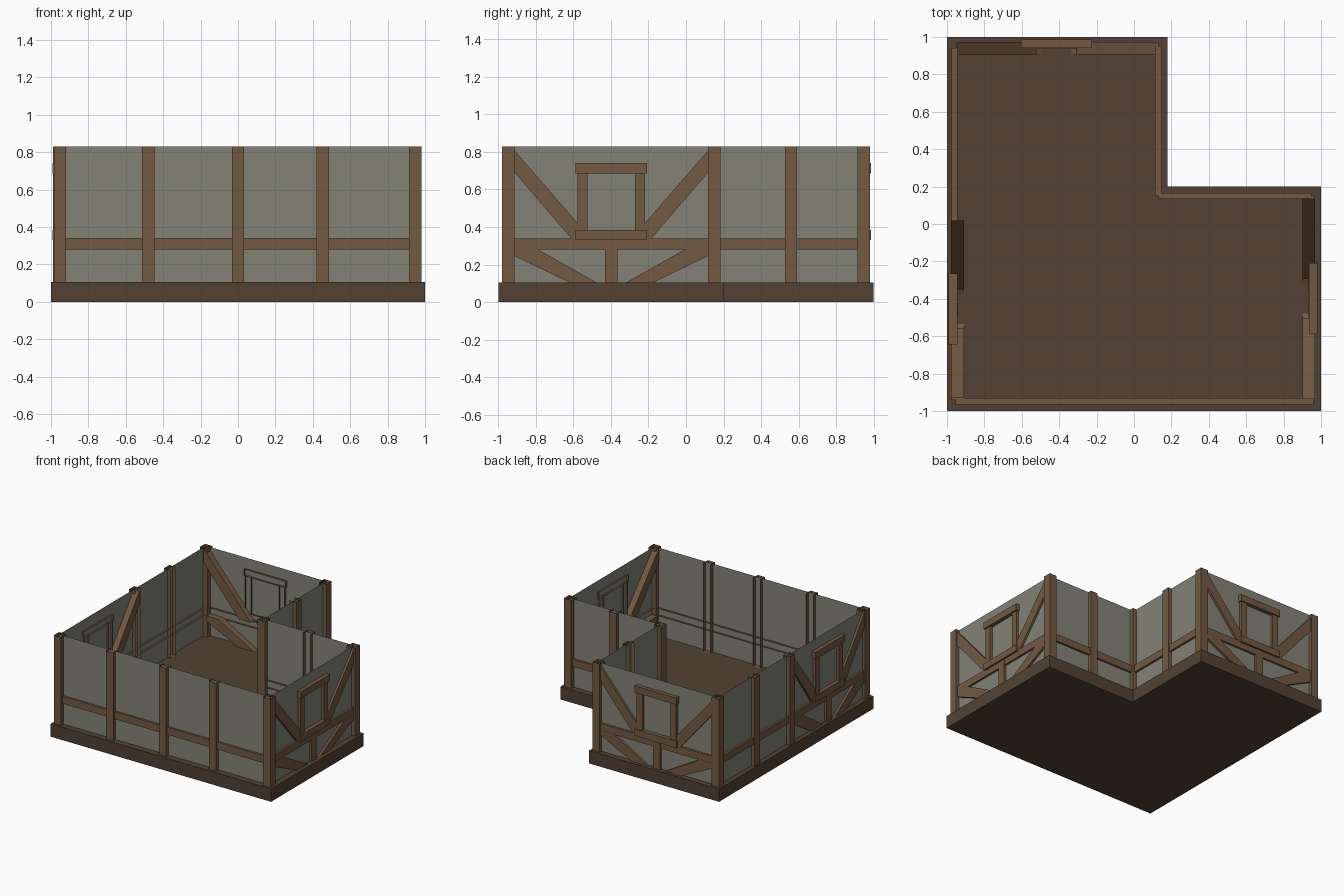
import bpy, bmesh
from mathutils import Vector

if "Cube" in bpy.data.objects:
    bpy.data.objects.remove(bpy.data.objects["Cube"])

BASE_H, TOP = 0.105, 0.83


def material(name, rgb):
    m = bpy.data.materials.new(name)
    m.diffuse_color = (*rgb, 1)
    m.use_nodes = True
    m.node_tree.nodes["Principled BSDF"].inputs["Base Color"].default_value = m.diffuse_color
    return m


TIMBER = material("timber", (0.17, 0.10, 0.055))
DARK = material("dark_wood", (0.085, 0.053, 0.033))
PLASTER = material("plaster", (0.23, 0.225, 0.185))


def finish(name, bm, mat):
    me = bpy.data.meshes.new(name)
    bm.to_mesh(me)
    bm.free()
    me.materials.append(mat)
    ob = bpy.data.objects.new(name, me)
    bpy.context.collection.objects.link(ob)
    return ob


def prism(name, ring, offset, mat, open_dirs=()):
    """Extrude a flat ring by offset; drop faces that look along open_dirs."""
    bm = bmesh.new()
    f = bm.faces.new([bm.verts.new(p) for p in ring])
    ext = bmesh.ops.extrude_face_region(bm, geom=[f], use_keep_orig=True)
    bmesh.ops.translate(bm, vec=offset,
                        verts=[v for v in ext["geom"] if isinstance(v, bmesh.types.BMVert)])
    bmesh.ops.recalc_face_normals(bm, faces=bm.faces)
    bm.normal_update()
    gone = [f for f in bm.faces if any(f.normal.dot(d) > 0.99 for d in open_dirs)]
    bmesh.ops.delete(bm, geom=gone, context="FACES")
    return finish(name, bm, mat)


class Wall:
    """Wall-local drawing: s along the wall, z up, d outward from the sheet."""

    def __init__(self, name, normal, dist):
        self.name, self.n = name, Vector(normal)
        self.along = Vector((abs(normal[1]), abs(normal[0]), 0))
        self.dist = dist

    def shape(self, part, pts, d0, d1, open_dirs=()):
        o = self.n * 0
        axis = Vector((abs(self.n.x), abs(self.n.y), 0)) * self.dist
        ring = [o + axis + self.n * d0 + self.along * s + Vector((0, 0, z)) for s, z in pts]
        return prism(self.name + "_" + part, ring, self.n * (d1 - d0), TIMBER, open_dirs)

    def box(self, part, s0, s1, z0, z1, d0, d1, top_open=False):
        dirs = [-self.n] + ([Vector((0, 0, 1))] if top_open else [])
        return self.shape(part, [(s0, z0), (s1, z0), (s1, z1), (s0, z1)], d0, d1, dirs)

    def rail(self, s0, s1):
        self.box("rail", s0, s1, 0.28, 0.34, -0.017, 0.017)

    def posts(self, *centres):
        for c in centres:
            self.box("post", c - 0.033, c + 0.033, BASE_H, TOP, -0.03, 0.03, True)

    def window_bay(self, c, half):
        """Blind window frame with stub post and mirrored braces."""
        self.box("window_head", c - 0.19, c + 0.19, 0.685, 0.74, -0.015, 0.032)
        self.box("window_sill", c - 0.19, c + 0.19, 0.33, 0.385, -0.015, 0.032)
        self.box("stub_post", c - 0.033, c + 0.033, BASE_H, 0.335, -0.02, 0.02)
        for k in (-1, 1):
            a, b = sorted((c + k * 0.127, c + k * 0.18))
            self.box("window_jamb", a, b, 0.38, 0.69, -0.015, 0.022)
            upper = [(half + 0.02, 0.713), (half + 0.02, 0.83), (0.105, 0.335), (0.21, 0.335)]
            lower = [(half, 0.285), (half - 0.115, 0.285), (0.08, BASE_H),
                     (0.225, BASE_H), (half, 0.245)]
            for part, pts in (("upper_brace", upper), ("lower_brace", lower)):
                self.shape(part, [(c + k * s, z) for s, z in pts], -0.05, 0.018)


# L-shaped foundation
outline = [(-1, -1), (1, -1), (1, 0.2), (0.18, 0.2), (0.18, 1), (-1, 1)]
prism("foundation", [Vector((x, y, 0)) for x, y in outline], Vector((0, 0, BASE_H)), DARK)

# Thin plaster sheets around the L
corners = [(-0.96, -0.948), (0.95, -0.948), (0.95, 0.15),
           (0.13, 0.15), (0.13, 0.955), (-0.96, 0.955)]
bm = bmesh.new()
rows = [[bm.verts.new((x, y, z)) for x, y in corners] for z in (BASE_H, TOP)]
for i in range(6):
    j = (i + 1) % 6
    bm.faces.new((rows[0][i], rows[0][j], rows[1][j], rows[1][i]))
finish("plaster_walls", bm, PLASTER)

# Open-topped corner posts
R = 0.033
for x, y in [(-0.952, -0.948), (0.947, -0.948), (0.947, 0.15),
             (0.13, 0.15), (0.13, 0.947), (-0.952, 0.947)]:
    ring = [Vector((x + a * R, y + b * R, BASE_H)) for a, b in ((-1, -1), (1, -1), (1, 1), (-1, 1))]
    prism("corner_post", ring, Vector((0, 0, TOP - BASE_H)), TIMBER, [Vector((0, 0, 1))])

# Timber framing of each wall
front = Wall("front", (0, -1, 0), -0.948)
front.rail(-0.955, 0.96)
front.posts(-0.48, 0, 0.453)

right = Wall("right", (1, 0, 0), 0.95)
right.rail(-0.94, 0.15)
right.window_bay(-0.398, 0.515)

back = Wall("back", (0, 1, 0), 0.955)
back.rail(-0.95, 0.13)
back.window_bay(-0.415, 0.51)

left = Wall("left", (-1, 0, 0), -0.96)
left.rail(-0.94, 0.94)
left.posts(0.035, 0.49)
left.window_bay(-0.455, 0.455)

notch_side = Wall("notch_side", (1, 0, 0), 0.13)
notch_side.rail(0.15, 0.95)
notch_side.posts(0.56)

notch_back = Wall("notch_back", (0, 1, 0), 0.15)
notch_back.rail(0.13, 0.95)
notch_back.posts(0.54)
